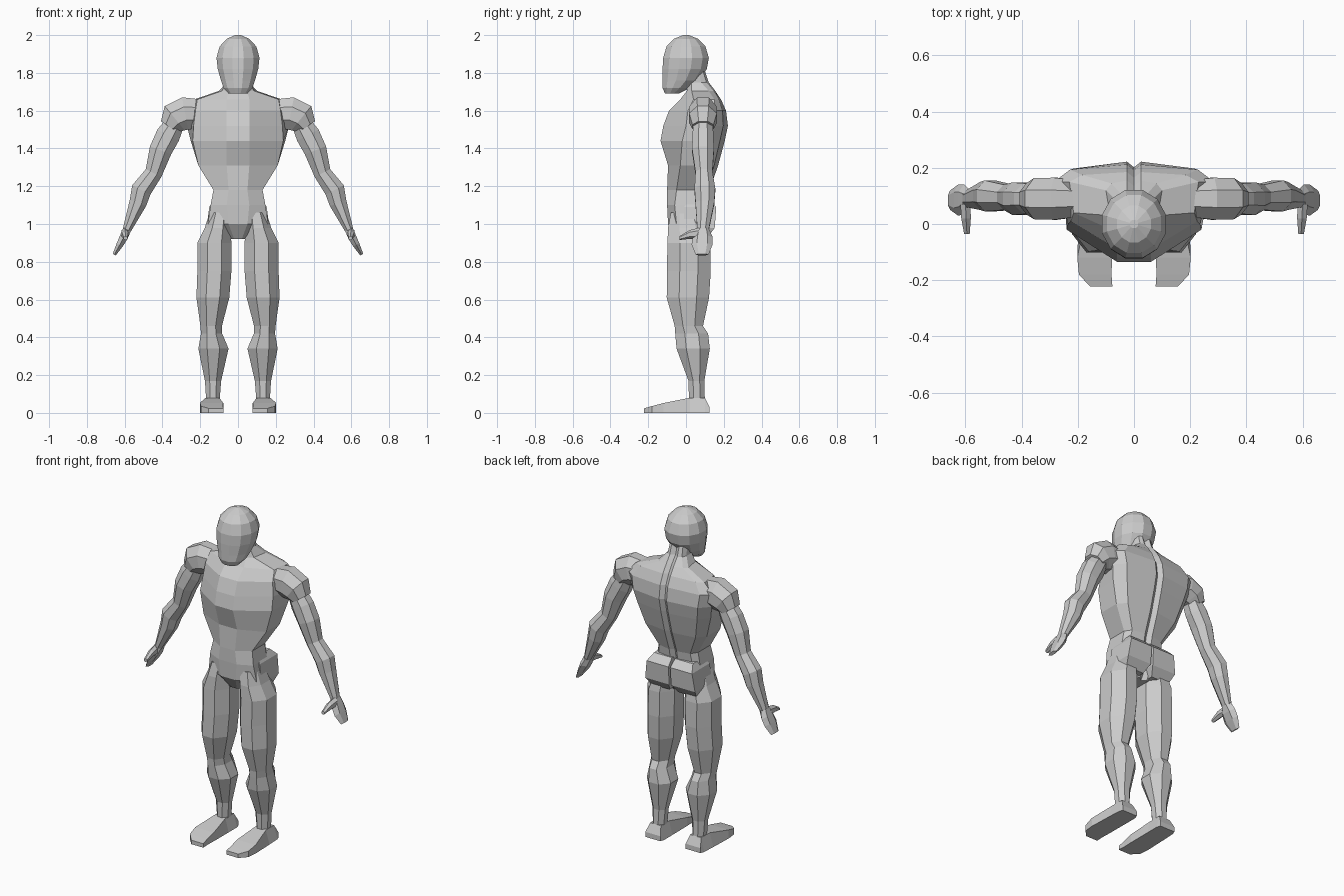
import bpy, bmesh, math
from mathutils import Vector

grey = bpy.data.materials.new("plain grey")
grey.diffuse_color = (0.6, 0.6, 0.6, 1)


def build(name, rings, mirror=True):
    """Skin a list of closed point rings, cap both ends, mirror over x."""
    bm = bmesh.new()
    loops = [[bm.verts.new(p) for p in r] for r in rings]
    n = len(loops[0])
    for a, b in zip(loops, loops[1:]):
        for i in range(n):
            j = (i + 1) % n
            bm.faces.new((a[i], a[j], b[j], b[i]))
    bm.faces.new(loops[0])
    bm.faces.new(loops[-1])
    bmesh.ops.recalc_face_normals(bm, faces=bm.faces)
    me = bpy.data.meshes.new(name)
    bm.to_mesh(me)
    bm.free()
    me.materials.append(grey)
    ob = bpy.data.objects.new(name, me)
    bpy.context.collection.objects.link(ob)
    if mirror:
        ob.modifiers.new("mirror", 'MIRROR')
    return ob


def loft(name, stations, n=8, axis=None, mirror=True):
    """Stations are (x, y, z, half width, half depth); axis None follows the path in xz."""
    pts = [Vector(s[:3]) for s in stations]
    k = 1 / math.cos(math.pi / n)
    rings = []
    for i, s in enumerate(stations):
        if axis == 'Z':
            u, v = Vector((1, 0, 0)), Vector((0, 1, 0))
        elif axis == 'Y':
            u, v = Vector((1, 0, 0)), Vector((0, 0, 1))
        else:
            t = (pts[min(i + 1, len(pts) - 1)] - pts[max(i - 1, 0)]).normalized()
            u, v = Vector((-t.z, 0, t.x)).normalized(), Vector((0, 1, 0))
        rings.append([pts[i] + u * s[3] * k * math.cos(a) + v * s[4] * k * math.sin(a)
                      for a in [(j + .5) * math.tau / n for j in range(n)]])
    return build(name, rings, mirror)


# head
loft("head", [(0, -.075, 1.69, .05, .036), (0, -.052, 1.72, .076, .072),
              (0, -.027, 1.76, .09, .097), (0, -.007, 1.82, .107, .117),
              (0, 0, 1.88, .114, .121), (0, 0, 1.94, .097, .103),
              (0, 0, 1.98, .06, .065), (0, 0, 2.0, .015, .015)], 12, 'Z', False)

# torso and neck: z, front y, front half width, side width, side y, back width, back side y, back y
sections = [
    (.92, -.04, .02, .04, -.02, .04, .06, .08),
    (1.0, -.095, .05, .16, -.05, .16, .08, .12),
    (1.1, -.10, .06, .145, -.06, .145, .07, .11),
    (1.18, -.10, .05, .13, -.05, .13, .07, .125),
    (1.31, -.095, .06, .21, -.03, .21, .10, .17),
    (1.44, -.135, .06, .24, -.02, .25, .12, .205),
    (1.52, -.12, .06, .235, 0, .27, .14, .222),
    (1.60, -.09, .06, .225, .01, .285, .15, .212),
    (1.66, -.03, .06, .215, .04, .23, .15, .185),
    (1.705, .005, .05, .085, .03, .10, .12, .155),
    (1.75, .01, .03, .06, .03, .06, .08, .12),
    (1.84, .01, .03, .06, .03, .05, .06, .09)]
rings = []
for z, yf, a, w, ys, wb, yb, y in sections:
    half = [(a, yf), (w, ys), (wb, yb), (.8 * wb, .3 * yb + .7 * y), (.025, y)]
    rings.append([Vector((px, py, z)) for px, py in
                  [(0, yf)] + half + [(0, y - .02)] + [(-hx, hy) for hx, hy in half[::-1]]])
build("torso", rings, False)

# buttocks
loft("buttock", [(.07, .07, 1.13, .06, .05), (.079, .075, 1.09, .073, .085),
                 (.087, .07, .98, .08, .082), (.09, .055, .93, .06, .06)], 4, 'Z')

# legs
loft("leg", [(.095, 0, 1.06, .055, .08), (.108, .01, .98, .068, .105),
             (.125, .015, .90, .09, .113), (.125, .015, .75, .09, .116),
             (.133, .01, .61, .087, .112), (.142, .015, .46, .057, .075),
             (.14, .03, .42, .056, .087), (.13, .038, .34, .08, .088),
             (.132, .055, .17, .043, .042), (.133, .058, .06, .035, .042)], 8, 'Z')

# feet, narrowed toward the ankle
foot = loft("foot", [(.135, .125, .015, .05, .015), (.135, .10, .04, .058, .04),
                     (.137, .02, .04, .06, .04), (.14, -.12, .026, .062, .026),
                     (.138, -.18, .018, .058, .018), (.117, -.222, .012, .04, .012)], 4, 'Y')
for v in foot.data.vertices:
    if v.co.z > .06:
        v.co.x = .133 + (v.co.x - .133) * .62

# shoulders, arms, hands and thumbs
loft("shoulder", [(.20, .09, 1.585, .075, .065), (.28, .09, 1.585, .087, .075),
                  (.335, .09, 1.56, .083, .073), (.365, .09, 1.515, .052, .056)])
loft("arm", [(.33, .09, 1.54, .05, .05), (.37, .09, 1.47, .064, .055),
             (.41, .09, 1.39, .06, .058), (.447, .095, 1.27, .046, .045),
             (.512, .10, 1.18, .054, .055), (.53, .10, 1.11, .046, .05),
             (.59, .09, .965, .022, .03)])
loft("hand", [(.588, .09, .97, .022, .03), (.605, .088, .93, .022, .046),
              (.626, .085, .89, .018, .048), (.655, .085, .838, .009, .03)], 6)
loft("thumb", [(.60, .07, .95, .018, .026), (.598, .02, .945, .017, .02),
               (.595, -.035, .925, .01, .009)], 6, 'Y')
